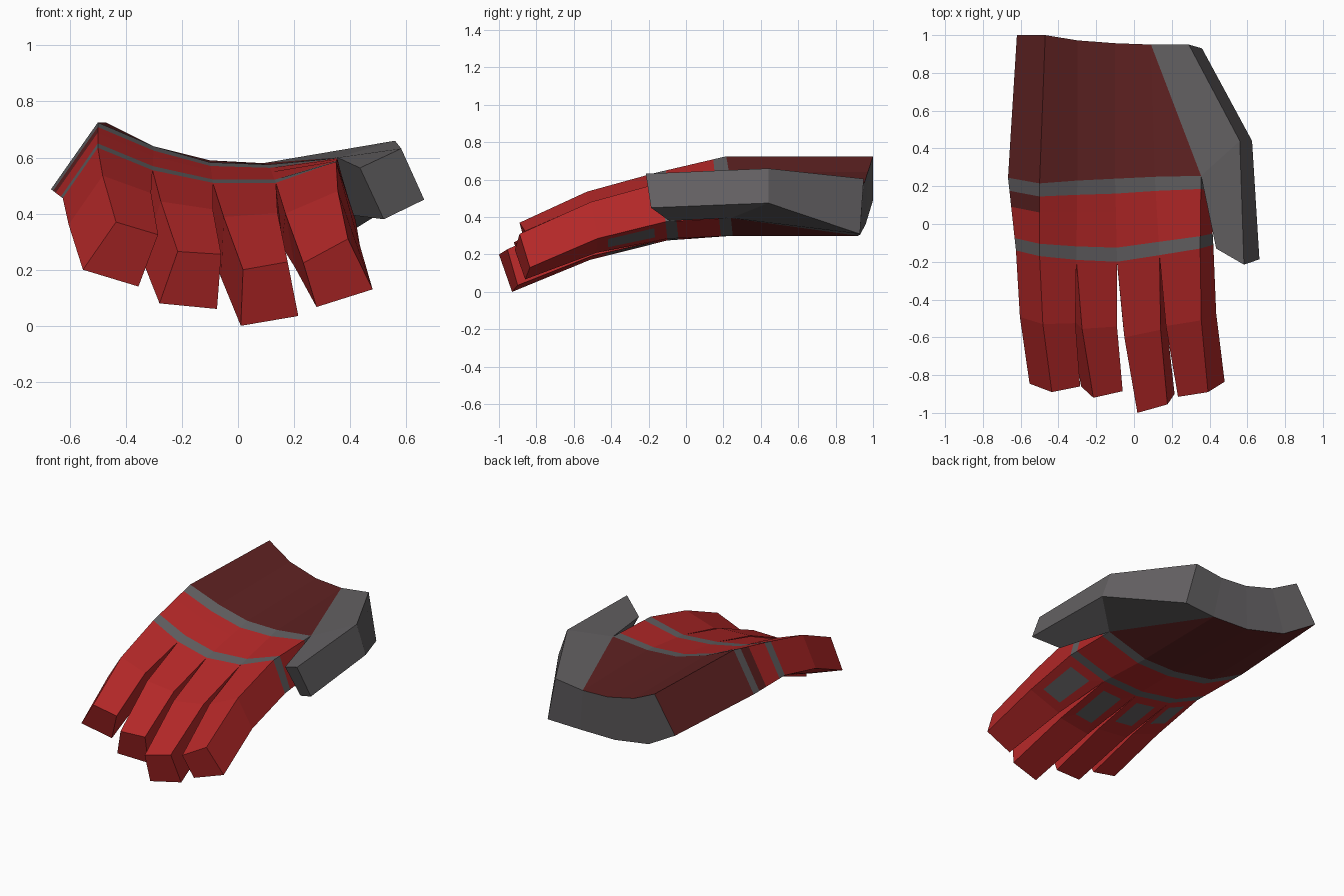
import bpy, bmesh
from mathutils import Vector

if "Cube" in bpy.data.objects:
    bpy.data.objects.remove(bpy.data.objects["Cube"])


def material(name, rgb):
    m = bpy.data.materials.new(name)
    m.diffuse_color = (*rgb, 1)
    m.use_nodes = True
    m.node_tree.nodes["Principled BSDF"].inputs["Base Color"].default_value = m.diffuse_color
    return m


MATS = [material("bright red", (0.46, 0.021, 0.021)),
        material("dark red", (0.115, 0.016, 0.016)),
        material("grey", (0.125, 0.118, 0.123))]
RED, DARK, GREY = range(3)


class Part:
    """Flat-faced mesh that merges shared corners as faces are added."""

    def __init__(self, name):
        self.name, self.bm, self.verts = name, bmesh.new(), {}

    def face(self, pts, mat):
        vs = []
        for p in pts:
            key = tuple(round(c, 4) for c in p)
            if key not in self.verts:
                self.verts[key] = self.bm.verts.new(key)
            if self.verts[key] not in vs:
                vs.append(self.verts[key])
        if len(vs) > 2:
            self.bm.faces.new(vs).material_index = mat

    def finish(self):
        me = bpy.data.meshes.new(self.name)
        self.bm.to_mesh(me)
        self.bm.free()
        for m in MATS:
            me.materials.append(m)
        bpy.context.collection.objects.link(bpy.data.objects.new(self.name, me))


def vecs(*pts):
    return [Vector(p) for p in pts]


def blend(a, b, t):
    return [p.lerp(q, t) for p, q in zip(a, b)]


def strip(a, b, j):
    """Quad j between two closed rings."""
    k = (j + 1) % len(a)
    return [a[j], b[j], b[k], a[k]]


# Cross-sections of the hand: back of hand left to right, and palm left to right
wrist_top = vecs((-.47, 1, .725), (-.3, .972, .64), (-.1, .957, .59), (.09, .95, .58))
wrist_bot = vecs((-.62, 1, .49), (-.4, .96, .36), (-.13, .93, .305), (.13, .92, .3))
hand_top = vecs((-.5, .215, .725), (-.3, .23, .64), (-.1, .24, .583), (.11, .25, .575), (.355, .255, .6))
hand_bot = vecs((-.667, .245, .487), (-.42, .24, .36), (-.12, .25, .3), (.12, .25, .3), (.4, .24, .395))
root_top = vecs((-.5, -.17, .635), (-.305, -.19, .555), (-.09, -.2, .51), (.135, -.165, .51), (.35, -.13, .585))
root_bot = vecs((-.625, -.14, .455), (-.375, -.11, .33), (-.1, -.1, .275), (.155, -.1, .285), (.42, -.11, .375))

# Palm: dark cuff, grey band, red knuckles, grey band
palm = Part("palm")
cuff = wrist_top + wrist_top[-1:] + wrist_bot[-1:] + wrist_bot[::-1]
start = hand_top + hand_bot[::-1]
end = root_top + root_bot[::-1]
for j in range(10):
    if j != 4:                                   # the thumb joins here
        palm.face(strip(cuff, start, j), DARK)
steps = [0, .18, .4, .83, 1]
for i, mat in enumerate((GREY, RED, RED, GREY)):
    a, b = blend(start, end, steps[i]), blend(start, end, steps[i + 1])
    for j in range(10):
        palm.face(strip(a, b, j), DARK if (i, j) == (1, 9) else mat)
for j in range(3):                               # wrist end
    palm.face([wrist_top[j], wrist_top[j + 1], wrist_bot[j + 1], wrist_bot[j]], GREY)
palm.finish()

# Thumb with its grey wedge on the side of the hand
thumb = Part("thumb")
base = [wrist_top[3], Vector((.29, .95, .605)), Vector((.36, .93, .31)), wrist_bot[3]]
bend = [hand_top[4], Vector((.56, .44, .66)), Vector((.625, .44, .475)), hand_bot[4]]
tip = vecs((.435, -.13, .563), (.582, -.215, .632), (.664, -.187, .45), (.52, -.09, .38))
thumb.face(base, GREY)
for j in range(4):
    if j != 3:
        thumb.face(strip(base, bend, j), GREY)
    thumb.face(strip(bend, tip, j), GREY)
thumb.face(tip[::-1], GREY)
thumb.finish()

# Fingers: tip corners (top left, top right, bottom right, bottom left), pad length
fingers = {
    "little_finger": (vecs((-.435, -.89, .37), (-.285, -.86, .325), (-.355, -.81, .14), (-.553, -.845, .2)), .68),
    "ring_finger": (vecs((-.215, -.92, .265), (-.06, -.885, .255), (-.075, -.83, .06), (-.28, -.86, .08)), .72),
    "middle_finger": (vecs((.018, -1, .2), (.177, -.955, .228), (.215, -.9, .035), (.01, -.93, 0)), .8),
    "index_finger": (vecs((.233, -.915, .224), (.392, -.89, .31), (.48, -.835, .13), (.28, -.86, .067)), .84),
}
for n, (name, (tip, pad)) in enumerate(fingers.items()):
    f = Part(name)
    root = [root_top[n], root_top[n + 1], root_bot[n + 1], root_bot[n]]
    mid = [p + Vector((-.015, 0, .033)) for p in blend(root, tip, .5)]
    for j in range(4):
        f.face(strip(mid, tip, j), RED)
        q = strip(root, mid, j)
        if j != 2:
            f.face(q, RED)
            continue
        # grey pad cut into the underside
        inner = [q[0].lerp(q[1], u).lerp(q[3].lerp(q[2], u), v)
                 for u, v in ((.17, .22), (pad, .22), (pad, .78), (.17, .78))]
        f.face(inner, GREY)
        for k in range(4):
            m = (k + 1) % 4
            f.face([q[k], q[m], inner[m], inner[k]], RED)
    f.face(tip[::-1], RED)
    f.finish()
